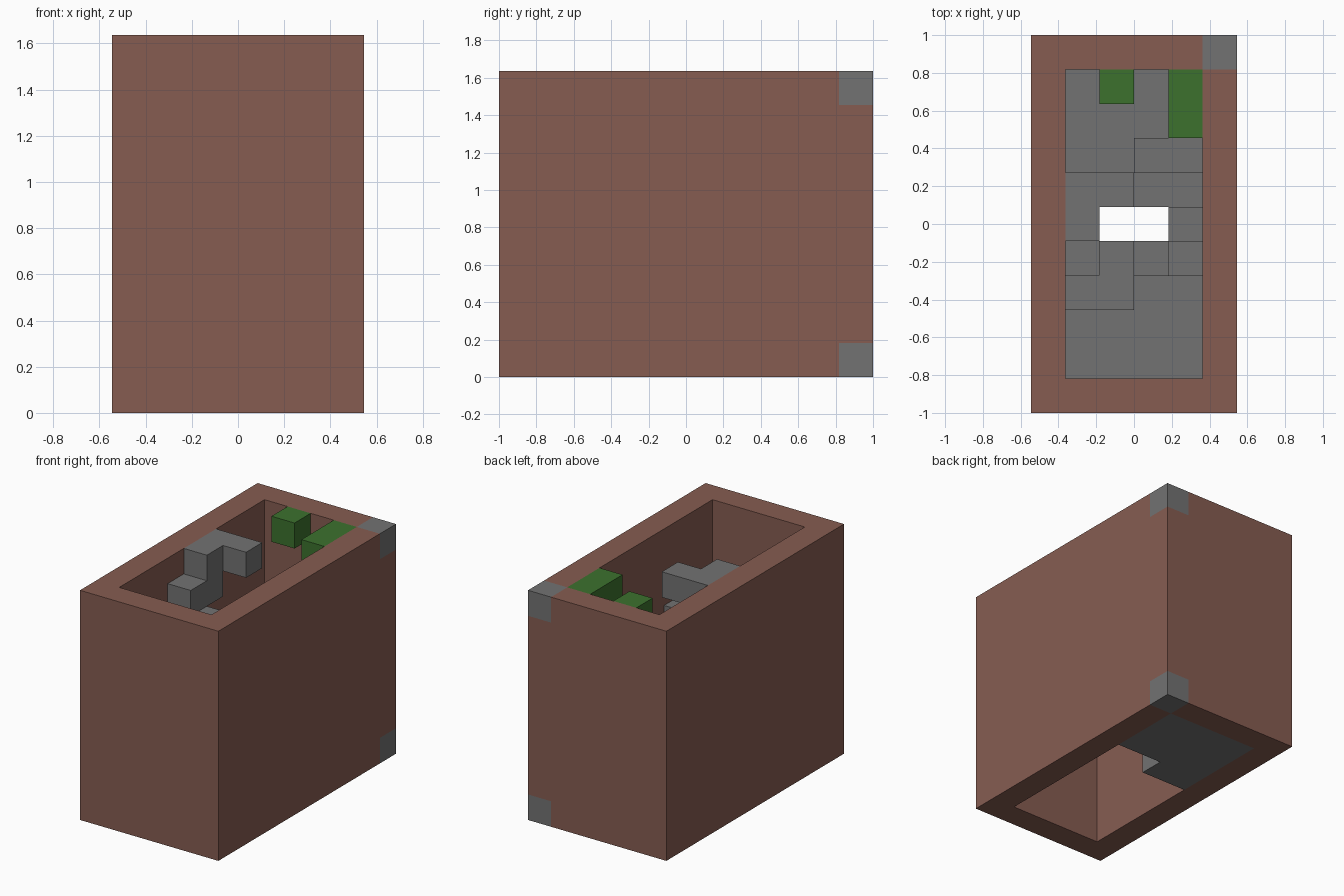
import bpy
import bmesh
from mathutils import Matrix, Vector

cube = bpy.data.objects.get("Cube")
if cube:
    bpy.data.objects.remove(cube, do_unlink=True)

# The whole model sits on a 6 x 11 x 9 block grid
U = 2 / 11
NX, NY, NZ = 6, 11, 9


def material(name, rgb):
    m = bpy.data.materials.new(name)
    m.use_nodes = True
    color = (*rgb, 1)
    m.diffuse_color = color
    m.node_tree.nodes["Principled BSDF"].inputs["Base Color"].default_value = color
    return m


BROWN = material("clay brown", (0.24, 0.108, 0.083))
GREY = material("stone grey", (0.17, 0.17, 0.17))
GREEN = material("leaf green", (0.045, 0.165, 0.027))


def blocks(name, mat, *boxes):
    """Boxes given as (start, size) in grid blocks, joined in one object."""
    bm = bmesh.new()
    for start, size in boxes:
        size = Vector(size)
        centre = Vector(start) + size / 2 - Vector((NX / 2, NY / 2, 0))
        place = Matrix.Translation(centre * U) @ Matrix.Diagonal((*(size * U), 1))
        bmesh.ops.create_cube(bm, size=1, matrix=place)
    mesh = bpy.data.meshes.new(name)
    bm.to_mesh(mesh)
    bm.free()
    mesh.materials.append(mat)
    obj = bpy.data.objects.new(name, mesh)
    bpy.context.collection.objects.link(obj)
    return obj


# Outer shell, open at top and bottom
blocks("front_wall", BROWN, ((0, 0, 0), (NX, 1, NZ)))
blocks("back_wall", BROWN, ((0, NY - 1, 0), (NX - 1, 1, NZ)))
blocks("left_side_wall", BROWN, ((0, 1, 0), (1, NY - 2, NZ)))
blocks("right_side_wall", BROWN, ((NX - 1, 1, 0), (1, NY - 2, NZ)))

# Back corner post with a stone at each end
blocks("corner_post", BROWN, ((NX - 1, NY - 1, 1), (1, 1, NZ - 2)))
for name, z in (("lower_corner_stone", 0), ("upper_corner_stone", NZ - 1)):
    blocks(name, GREY, ((NX - 1, NY - 1, z), (1, 1, 1)))

# Ground floor
blocks("floor", GREY, ((1, 6, 0), (2, 4, 1)), ((3, 7, 0), (2, 3, 1)))

# Lower flight, climbing towards the front
blocks("lower_step_wide", GREY, ((3, 7, 1), (2, 1, 1)))
blocks("lower_step_second", GREY, ((3, 6, 2), (2, 1, 1)))
blocks("lower_step_third", GREY, ((4, 5, 3), (1, 1, 1)))
blocks("lower_step_fourth", GREY, ((4, 4, 4), (1, 1, 1)))
blocks("lower_step_support", GREY, ((3, 4, 3), (2, 1, 1)))

# Landing at the front
blocks("landing", GREY, ((1, 1, 5), (4, 3, 1)))

# Upper flight, climbing towards the back
blocks("upper_step_wide", GREY, ((1, 3, 6), (2, 1, 1)), ((2, 4, 6), (1, 1, 1)))
blocks("upper_step_second", GREY, ((1, 4, 7), (1, 2, 1)))
blocks("upper_ledge", GREY, ((1, 5, 8), (1, 2, 1)), ((2, 6, 8), (1, 1, 1)))

# Green blocks at the top of the back wall
blocks("green_block", GREEN, ((2, 9, 8), (1, 1, 1)))
blocks("green_bar", GREEN, ((4, 8, 8), (1, 2, 1)))
